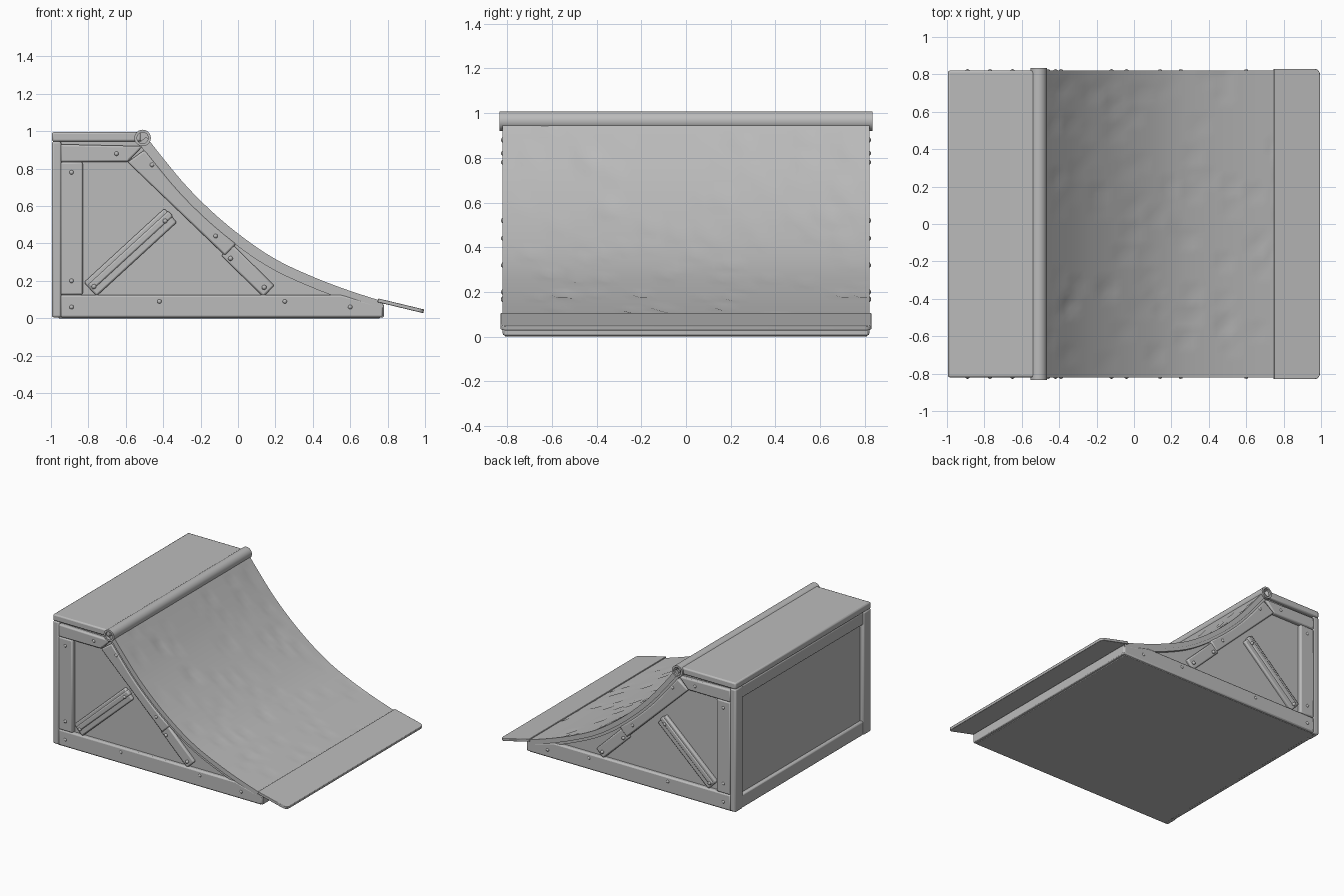
import bpy, bmesh, math, random
from mathutils import Vector

random.seed(4)
cube = bpy.data.objects.get("Cube")
if cube:
    bpy.data.objects.remove(cube, do_unlink=True)

grey = bpy.data.materials.new("worn_grey")
grey.use_nodes = True
tone = (0.5, 0.5, 0.5, 1)
grey.diffuse_color = tone
shader = grey.node_tree.nodes["Principled BSDF"]
shader.inputs["Base Color"].default_value = tone
shader.inputs["Roughness"].default_value = 0.8

HALF = 0.82      # half width of the ramp
RECESS = 0.03    # how far the panels sit behind the frame


def finish(bm, name, bevel=0.008, angle=35):
    bmesh.ops.recalc_face_normals(bm, faces=bm.faces)
    mesh = bpy.data.meshes.new(name)
    bm.to_mesh(mesh)
    bm.free()
    mesh.materials.append(grey)
    obj = bpy.data.objects.new(name, mesh)
    bpy.context.collection.objects.link(obj)
    if bevel:
        mod = obj.modifiers.new("worn_edges", 'BEVEL')
        mod.width, mod.segments = bevel, 2
        mod.limit_method, mod.angle_limit = 'ANGLE', math.radians(40)
    bpy.ops.object.select_all(action='DESELECT')
    bpy.context.view_layer.objects.active = obj
    obj.select_set(True)
    bpy.ops.object.shade_smooth_by_angle(angle=math.radians(angle))
    return obj


def extrude_profile(name, points, y0, y1, bevel=0.008):
    """Extrude an x-z outline along y."""
    bm = bmesh.new()
    face = bm.faces.new([bm.verts.new((x, y0, z)) for x, z in points])
    new = bmesh.ops.extrude_face_region(bm, geom=[face])["geom"]
    bmesh.ops.translate(bm, vec=(0, y1 - y0, 0),
                        verts=[v for v in new if isinstance(v, bmesh.types.BMVert)])
    return finish(bm, name, bevel)


def box(name, x, y, z, bevel=0.008):
    outline = [(x[0], z[0]), (x[1], z[0]), (x[1], z[1]), (x[0], z[1])]
    return extrude_profile(name, outline, y[0], y[1], bevel)


def plank(a, b, width):
    """Outline of a straight board between two x-z points."""
    a, b = Vector(a), Vector(b)
    d = (b - a).normalized() * width / 2
    n = Vector((-d.y, d.x))
    return [a - n, b - n, b + n, a + n]


# Riding curve, interpolated through a few points
KNOTS = [(-0.49, 0.97), (-0.40, 0.855), (-0.265, 0.695), (-0.10, 0.535), (0.078, 0.395),
         (0.23, 0.30), (0.40, 0.222), (0.56, 0.16), (0.72, 0.107), (0.78, 0.09)]


def curve_point(t):
    s = t * (len(KNOTS) - 1)
    i = min(int(s), len(KNOTS) - 2)
    p = [Vector(KNOTS[min(max(i + k, 0), len(KNOTS) - 1)]) for k in (-1, 0, 1, 2)]
    f = s - i
    return 0.5 * (2 * p[1] + (p[2] - p[0]) * f
                  + (2 * p[0] - 5 * p[1] + 4 * p[2] - p[3]) * f * f
                  + (3 * p[1] - p[0] - 3 * p[2] + p[3]) * f ** 3)


def curve(steps, drop=0):
    pts = []
    for i in range(steps + 1):
        t = i / steps
        tangent = (curve_point(min(t + 0.01, 1)) - curve_point(max(t - 0.01, 0))).normalized()
        pts.append(curve_point(t) + Vector((tangent.y, -tangent.x)) * drop)
    return pts


# Core body, filling the ramp behind the frames
under = [p for p in curve(27, 0.03) if p.x < 0.76]
core = [(0.77, 0.015), (-0.965, 0.015), (-0.965, 0.95), (-0.53, 0.95)] + under + [(0.77, 0.06)]
extrude_profile("core_body", core, -HALF + RECESS, HALF - RECESS, 0)

# Riding surface with scattered shallow dents
bm = bmesh.new()
STEPS, ROWS = 36, 40
top = curve(STEPS)
low = curve(STEPS, 0.035)
grid = []
for i in range(STEPS + 1):
    inward = (low[i] - top[i]).normalized()
    row = []
    for j in range(ROWS + 1):
        depth = 0
        if 1 < i < STEPS - 1 and 0 < j < ROWS and random.random() < 0.07:
            depth = random.uniform(0.004, 0.012)
        p = top[i] + inward * depth
        row.append(bm.verts.new((p.x, -HALF + 2 * HALF * j / ROWS, p.y)))
    grid.append(row)
for i in range(STEPS):
    for j in range(ROWS):
        bm.faces.new((grid[i][j], grid[i + 1][j], grid[i + 1][j + 1], grid[i][j + 1]))
for j in (0, ROWS):   # plywood edges
    y = grid[0][j].co.y
    lower = [bm.verts.new((p.x, y, p.y)) for p in low]
    for i in range(STEPS):
        bm.faces.new((grid[i][j], lower[i], lower[i + 1], grid[i + 1][j]))
finish(bm, "riding_surface", 0, 50)

# Thin second ply, slightly set back under the riding surface
ply = curve(27, 0.03) + curve(27, 0.055)[::-1]
extrude_profile("under_ply", ply, -HALF + 0.008, HALF - 0.008, 0)

# Metal lip at the foot of the ramp, with rounded outer corners
bm = bmesh.new()
outline = [(0.75, -0.83), (0.75, 0.83)]
for sign in (1, -1):
    for k in range(5):
        a = math.radians(90 - 22.5 * k) if sign > 0 else math.radians(-22.5 * k)
        outline.append((0.965 + 0.03 * math.cos(a), sign * 0.80 + 0.03 * math.sin(a)))
slope = lambda x: 0.106 - (x - 0.75) * 0.24
face = bm.faces.new([bm.verts.new((x, y, slope(x))) for x, y in outline])
new = bmesh.ops.extrude_face_region(bm, geom=[face])["geom"]
bmesh.ops.translate(bm, vec=(-0.004, 0, -0.02),
                    verts=[v for v in new if isinstance(v, bmesh.types.BMVert)])
finish(bm, "foot_lip", 0.003)

# Deck board on top
box("deck", (-0.995, -0.52), (-0.82, 0.82), (0.945, 0.995), 0.01)

# Hollow coping pipe
bm = bmesh.new()
SIDES = 28
rings = []
for radius, y in ((0.03, -0.78), (0.03, -0.835), (0.044, -0.835),
                  (0.044, 0.835), (0.03, 0.835), (0.03, 0.78)):
    rings.append([bm.verts.new((-0.51 + radius * math.cos(2 * math.pi * k / SIDES), y,
                                0.964 + radius * math.sin(2 * math.pi * k / SIDES)))
                  for k in range(SIDES)])
for a, b in zip(rings, rings[1:]):
    for k in range(SIDES):
        m = (k + 1) % SIDES
        bm.faces.new((a[k], a[m], b[m], b[k]))
bm.faces.new(rings[0])
bm.faces.new(rings[-1])
finish(bm, "coping_pipe", 0)

# Side frames, mirrored front and back
rail_top = [p for p in curve(27, 0.05) if -0.47 < p.x < 0.0]
arch = [(-0.50, 0.90)] + rail_top + [(-0.07, 0.335), (-0.59, 0.835)]
boards = {
    "base_rail": [(-0.95, 0.005), (0.775, 0.005), (0.775, 0.065), (0.55, 0.125), (-0.95, 0.125)],
    "upright": [(-0.95, 0.125), (-0.83, 0.125), (-0.83, 0.835), (-0.95, 0.835)],
    "top_rail": [(-0.95, 0.835), (-0.59, 0.835), (-0.51, 0.92), (-0.95, 0.93)],
    "curve_rail": arch,
    "lower_curve_rail": plank((-0.06, 0.365), (0.165, 0.145), 0.085),
    "brace": plank((-0.79, 0.155), (-0.36, 0.55), 0.10),
    "brace_batten": plank((-0.79, 0.165), (-0.36, 0.56), 0.04),
}
bolts = [(-0.89, 0.06), (-0.42, 0.09), (0.25, 0.09), (0.60, 0.06), (-0.89, 0.78),
         (-0.89, 0.20), (-0.65, 0.88), (-0.12, 0.44), (-0.04, 0.32), (0.14, 0.165),
         (-0.77, 0.17), (-0.39, 0.52), (-0.46, 0.82)]
for side, sign in (("front", -1), ("back", 1)):
    for name, pts in boards.items():
        outer = HALF - (0.008 if "lower" in name or name == "brace" else 0)
        if name == "brace_batten":
            outer = HALF - 0.002
        extrude_profile(f"{side}_{name}", pts, sign * (HALF - RECESS - 0.02), sign * outer, 0.01)
    bm = bmesh.new()
    for x, z in bolts:
        made = bmesh.ops.create_icosphere(bm, subdivisions=2, radius=0.013)["verts"]
        bmesh.ops.translate(bm, verts=made, vec=(x, sign * (HALF - 0.005), z))
    finish(bm, f"{side}_bolts", 0)

# Rear frame around a recessed panel
for sign, name in ((-1, "front"), (1, "back")):
    box(f"rear_post_{name}", (-0.995, -0.945),
        (sign * 0.82, sign * 0.73), (0.005, 0.945), 0.01)
box("rear_bottom_rail", (-0.99, -0.945), (-0.74, 0.74), (0.005, 0.11), 0.01)
box("rear_top_rail", (-0.99, -0.945), (-0.74, 0.74), (0.85, 0.945), 0.01)

# Ground sheet closing the underside, and the toe beam under the lip
box("ground_sheet", (-0.96, 0.76), (-0.81, 0.81), (0.0, 0.02), 0.004)
box("toe_beam", (0.72, 0.78), (-0.815, 0.815), (0.005, 0.075), 0.006)
